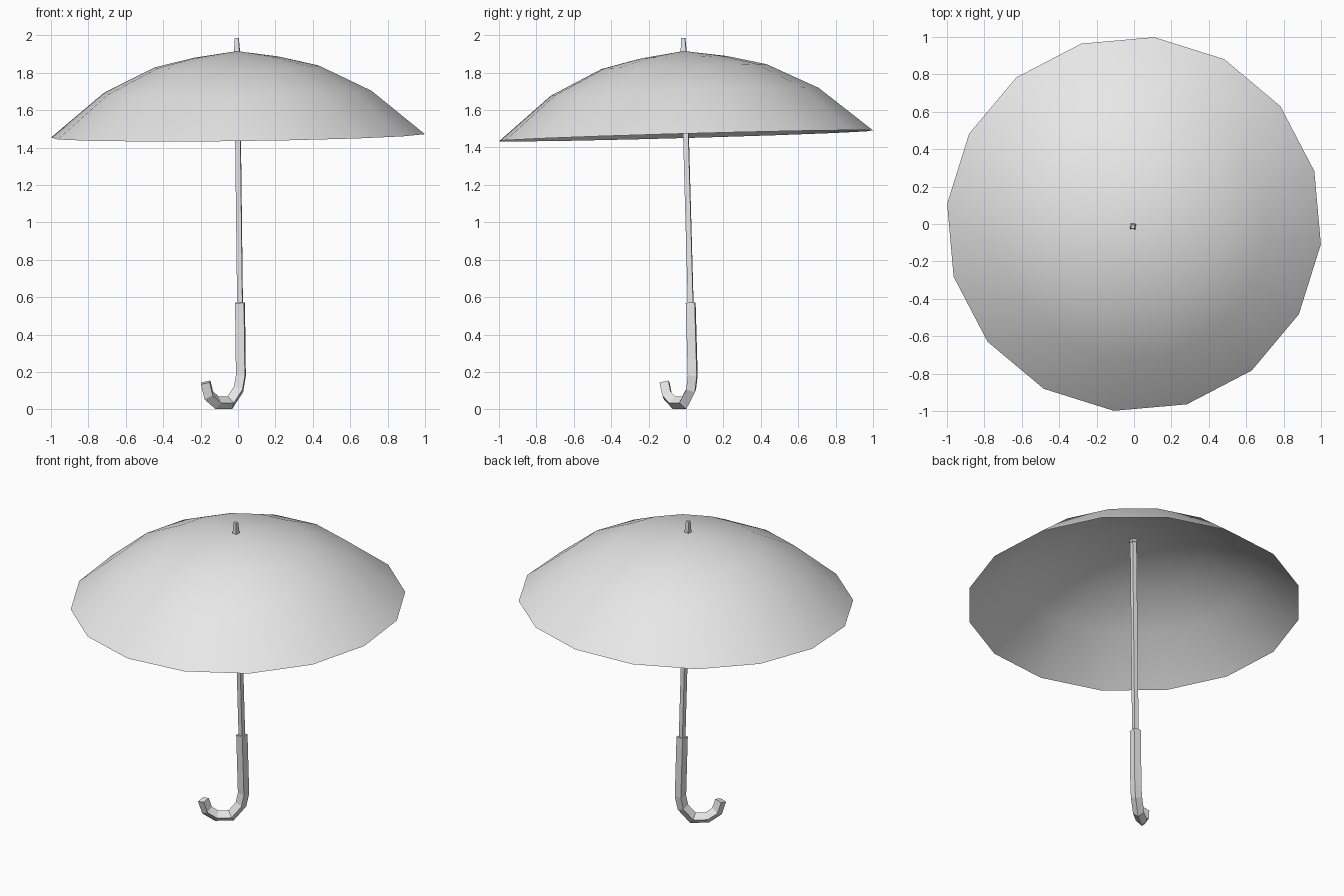
import bpy, bmesh, math
from mathutils import Matrix, Vector

if "Cube" in bpy.data.objects:
    bpy.data.objects.remove(bpy.data.objects["Cube"])

grey = bpy.data.materials.new("light_grey")
grey.use_nodes = True
grey.diffuse_color = (0.8, 0.8, 0.8, 1)
grey.node_tree.nodes["Principled BSDF"].inputs["Base Color"].default_value = (0.8, 0.8, 0.8, 1)

# Slight lean of the whole umbrella about the centre of the rim
RIM_Z = 1.4625
LEAN = (Matrix.Translation((0, 0, RIM_Z)) @ Matrix.Rotation(-0.012, 4, 'Y')
        @ Matrix.Rotation(0.028, 4, 'X') @ Matrix.Rotation(math.radians(-6.2), 4, 'Z'))


def finish(bm, name, smooth=False):
    bmesh.ops.recalc_face_normals(bm, faces=bm.faces)
    bm.transform(LEAN)
    for f in bm.faces:
        f.smooth = smooth
    mesh = bpy.data.meshes.new(name)
    bm.to_mesh(mesh)
    bm.free()
    mesh.materials.append(grey)
    obj = bpy.data.objects.new(name, mesh)
    bpy.context.collection.objects.link(obj)
    return obj


def bridge(bm, a, b):
    n = len(a)
    for i in range(n):
        bm.faces.new((a[i], a[(i + 1) % n], b[(i + 1) % n], b[i]))


def square_tube(name, path, radii):
    """Sweep a square along a (reach, height) path, with mitred joints."""
    u = Vector((-1, -1, 0)).normalized()
    side = Vector((1, -1, 0)).normalized()
    pts = [u * d + Vector((0, 0, z)) for d, z in path]
    bm = bmesh.new()
    rings = []
    for i, p in enumerate(pts):
        t_in = (p - pts[max(i - 1, 0)]).normalized() if i else (pts[1] - p).normalized()
        t_out = (pts[i + 1] - p).normalized() if i < len(pts) - 1 else t_in
        t = (t_in + t_out).normalized()
        out = t.cross(side) * (radii[i] / t.dot(t_in))
        wide = side * radii[i]
        rings.append([bm.verts.new(p + o) for o in (out, wide, -out, -wide)])
    for a, b in zip(rings, rings[1:]):
        bridge(bm, a, b)
    bm.faces.new(rings[0])
    bm.faces.new(rings[-1])
    return finish(bm, name)


# Canopy: thin sixteen-sided dome
SIDES = 16
profile = [(1.005, 0), (0.72, 0.235), (0.443, 0.37), (0.23, 0.42)]
bm = bmesh.new()
rings = [[bm.verts.new((r * math.cos(math.tau * i / SIDES),
                        r * math.sin(math.tau * i / SIDES), z))
          for i in range(SIDES)] for r, z in profile]
for a, b in zip(rings, rings[1:]):
    bridge(bm, a, b)
apex = bm.verts.new((0, 0, 0.453))
for i in range(SIDES):
    bm.faces.new((rings[-1][i], rings[-1][(i + 1) % SIDES], apex))
finish(bm, "canopy", smooth=True)

# Shaft and tapered tip
square_tube("shaft", [(0, -0.95), (0, 0.45)], [0.02, 0.02])
square_tube("tip", [(0, 0.43), (0, 0.523)], [0.023, 0.014])

# Hooked handle
hook = [(0, 0.57), (0, 0.18), (0.017, 0.107), (0.078, 0.037),
        (0.165, 0.039), (0.222, 0.08), (0.242, 0.15)]
square_tube("handle", [(d, z - RIM_Z) for d, z in hook], [0.034] * len(hook))
